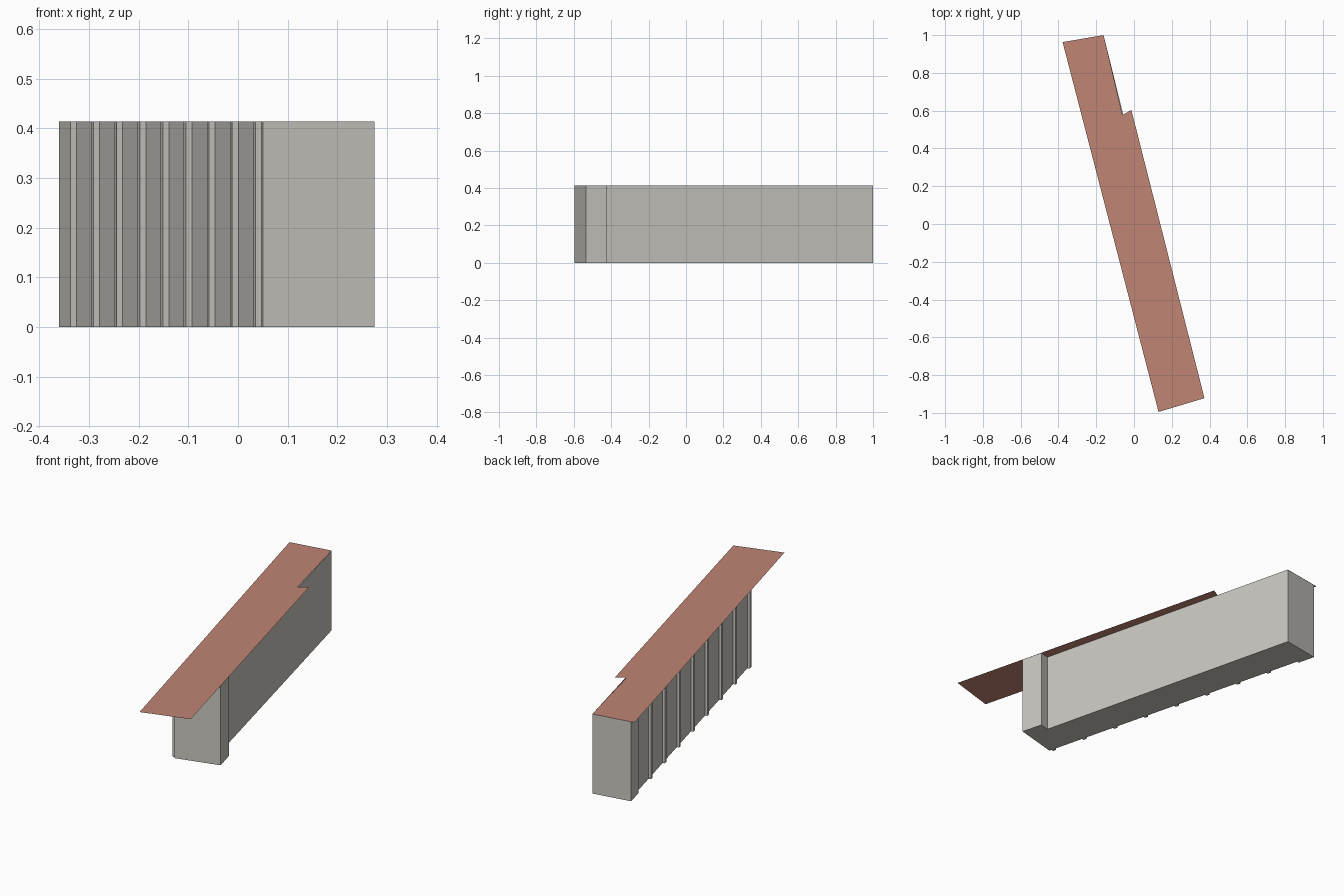
import bpy, bmesh
from mathutils import Vector

if "Cube" in bpy.data.objects:
    bpy.data.objects.remove(bpy.data.objects["Cube"], do_unlink=True)

HEIGHT = 0.414


def material(name, rgb):
    m = bpy.data.materials.new(name)
    m.use_nodes = True
    color = (*rgb, 1.0)
    m.diffuse_color = color
    bsdf = m.node_tree.nodes["Principled BSDF"]
    bsdf.inputs["Base Color"].default_value = color
    bsdf.inputs["Roughness"].default_value = 0.9
    return m


def outline_object(name, points, z, mat, height=0.0):
    """Flat sheet from an outline, or an open-topped prism when given a height."""
    bm = bmesh.new()
    face = bm.faces.new([bm.verts.new((p[0], p[1], z)) for p in points])
    if height:
        rim = [bm.verts.new((p[0], p[1], z + height)) for p in points]
        base = list(face.verts)
        for i in range(len(base)):
            j = (i + 1) % len(base)
            bm.faces.new((base[i], base[j], rim[j], rim[i]))
        face.normal_flip()
    mesh = bpy.data.meshes.new(name)
    bm.to_mesh(mesh)
    bm.free()
    mesh.materials.append(mat)
    obj = bpy.data.objects.new(name, mesh)
    bpy.context.collection.objects.link(obj)
    return obj


stone = material("pale_grey_stone", (0.58, 0.565, 0.52))
clay = material("terracotta", (0.53, 0.235, 0.175))

# Wall footprint, counterclockwise: front, projecting corner, long side, back
front_left = Vector((0.05, -0.595))
footprint = [front_left, (0.275, -0.535), (0.246, -0.425), (0.195, -0.438),
             (-0.161, 1.0), (-0.36, 0.965)]

# Nine pilasters along the left side, the rearmost widened into the corner
along = Vector((-0.247, 0.969))
outward = Vector((-0.969, -0.247)) * 0.0125
count, spacing, width = 9, 0.1883, 0.019
for i in reversed(range(count)):
    near = front_left + along * (0.012 + i * spacing)
    if i < count - 1:
        far = near + along * width
        footprint += [far, far + outward]
    footprint += [near + outward, near]

outline_object("walls", footprint, 0.0, stone, HEIGHT)

# Thin roof sheet, flush at the back and overhanging past the notch
roof_outline = [(0.13, -0.995), (0.373, -0.922), (-0.014, 0.604),
                (-0.061, 0.577), (-0.161, 1.0), (-0.378, 0.963)]
outline_object("roof", roof_outline, HEIGHT, clay)
